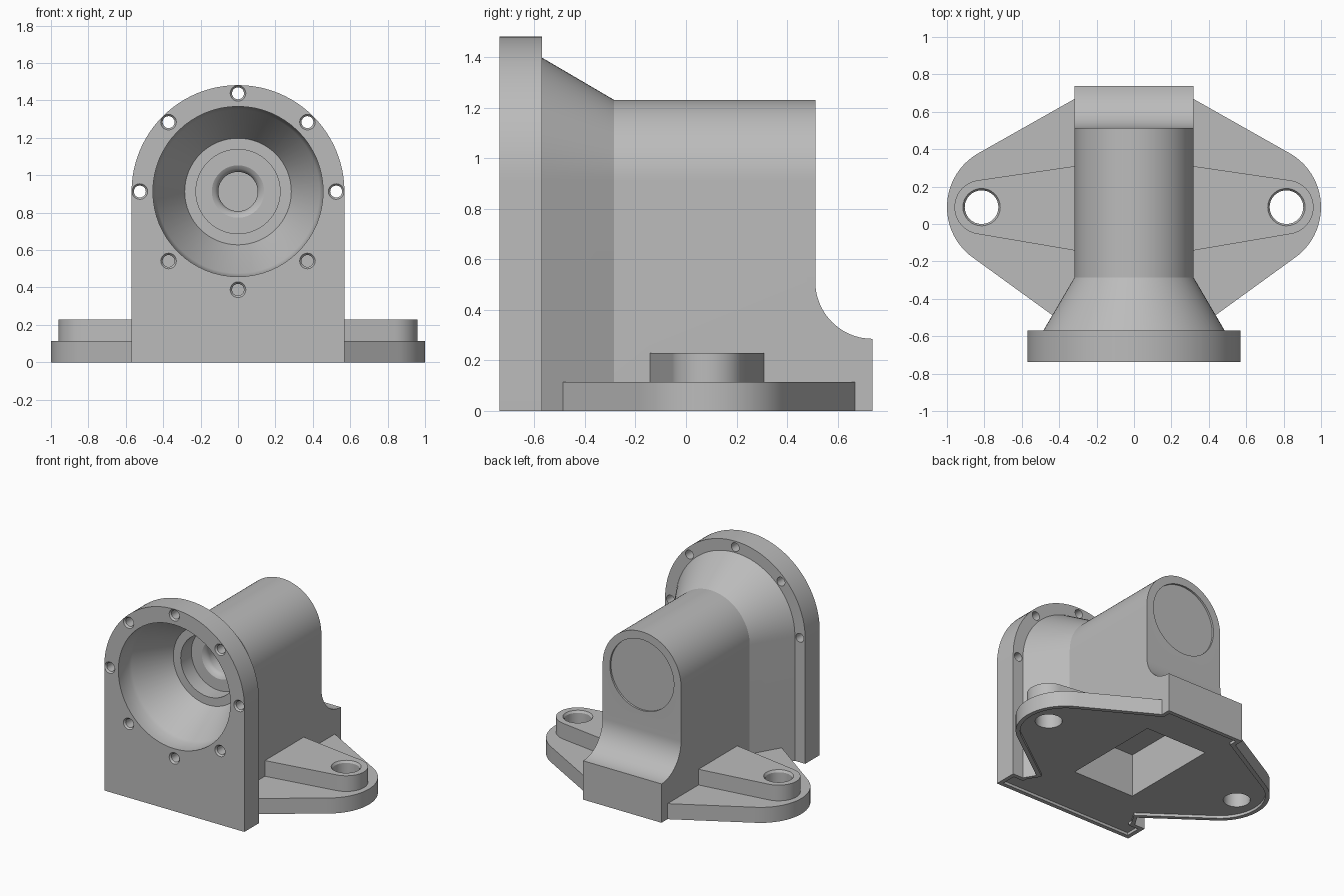
import bpy, bmesh
from math import sin, cos, pi, radians

cube = bpy.data.objects.get("Cube")
if cube:
    bpy.data.objects.remove(cube, do_unlink=True)

metal = bpy.data.materials.new("cast_grey")
metal.use_nodes = True
GREY = (0.5, 0.5, 0.5, 1)
metal.diffuse_color = GREY
metal.node_tree.nodes["Principled BSDF"].inputs["Base Color"].default_value = GREY

AXIS_Z = 0.913          # height of the bore axis
LUG_X, LUG_Y = 0.815, 0.09
BODY_R, FLANGE_R = 0.318, 0.569
FRONT, BACK = -0.738, 0.738
FLOOR_Z = 0.02          # depth of the hollow underside


def loft(name, rings):
    """Closed solid through rings with equal point counts."""
    bm = bmesh.new()
    loops = [[bm.verts.new(p) for p in ring] for ring in rings]
    n = len(loops[0])
    for a, b in zip(loops, loops[1:]):
        for i in range(n):
            j = (i + 1) % n
            bm.faces.new((a[i], a[j], b[j], b[i]))
    bm.faces.new(loops[0])
    bm.faces.new(loops[-1])
    bmesh.ops.recalc_face_normals(bm, faces=bm.faces)
    mesh = bpy.data.meshes.new(name)
    bm.to_mesh(mesh)
    bm.free()
    mesh.materials.append(metal)
    ob = bpy.data.objects.new(name, mesh)
    bpy.context.collection.objects.link(ob)
    return ob


def arc(cx, cy, r, start, end, n):
    angles = [radians(start + (end - start) * i / n) for i in range(n + 1)]
    return [(cx + r * cos(a), cy + r * sin(a)) for a in angles]


def prism(name, outline, z0, z1):
    return loft(name, [[(x, y, z) for x, y in outline] for z in (z0, z1)])


def rect(x, y0, y1):
    return [(-x, y0), (x, y0), (x, y1), (-x, y1)]


def arch(y, r):
    pts = [(r, 0)] + arc(0, AXIS_Z, r, 0, 180, 48) + [(-r, 0)]
    return [(x, y, z) for x, z in pts]


def lathe_y(name, x, z, profile, n):
    """Turned solid along y; profile holds (y, radius)."""
    return loft(name, [[(px, y, pz) for px, pz in arc(x, z, r, 0, 360, n)[:-1]]
                       for y, r in profile])


def lathe_z(name, x, y, profile, n):
    return loft(name, [[(px, py, z) for px, py in arc(x, y, r, 0, 360, n)[:-1]]
                       for z, r in profile])


def combine(target, tool, operation):
    mod = target.modifiers.new("join", 'BOOLEAN')
    mod.operation, mod.solver, mod.object = operation, 'EXACT', tool
    bpy.context.view_layer.update()
    graph = bpy.context.evaluated_depsgraph_get()
    mesh = bpy.data.meshes.new_from_object(target.evaluated_get(graph))
    target.modifiers.clear()
    target.data = mesh
    bpy.data.objects.remove(tool, do_unlink=True)


def cut(tool):
    combine(housing, tool, 'DIFFERENCE')


def both_sides(half):
    return half + [(-x, y) for x, y in reversed(half)]


# Front flange, tapered neck and barrel in one loft
housing = loft("housing", [arch(FRONT, FLANGE_R), arch(-0.57, FLANGE_R),
                           arch(-0.57, 0.485), arch(-0.285, BODY_R), arch(BACK, BODY_R)])

# Step the rear down to the foot with a concave sweep
rear = [(0.512, 2)] + arc(BACK, 0.511, 0.226, 180, 270, 20) + [(0.9, 0.285), (0.9, 2)]
cut(loft("rear_cutter", [[(x, y, z) for y, z in rear] for x in (-1, 1)]))

# Base plate with rounded lobes
plate = both_sides([(0.35, -0.55)] + arc(0.668, LUG_Y, 0.332, -56.3, 62.7, 24)
                   + [(0.25, 0.707)])
combine(housing, prism("base_plate", plate, 0, 0.114), 'UNION')

# Raised lugs on the plate
for s in (1, -1):
    lug = [(0.28, -0.148)] + arc(LUG_X, LUG_Y, 0.145, -81, 81.7, 24) + [(0.28, 0.315)]
    combine(housing, prism("lug", [(s * x, y) for x, y in lug], 0.08, 0.229), 'UNION')

# Shallow hollow underside leaving a thin rim
recess = both_sides([(0.333, -0.525)] + arc(0.668, LUG_Y, 0.302, -56.3, 62.7, 24)
                    + [(0.236, 0.678)])
neck = [(-0.455, -0.65), (0.455, -0.65), (0.455, -0.57), (0.288, -0.285),
        (-0.288, -0.285), (-0.455, -0.57)]
for outline in (recess, neck, rect(0.539, -0.708, -0.6), rect(0.288, -0.4, 0.708)):
    cut(prism("recess_cutter", outline, -0.1, FLOOR_Z))

# Deep rectangular pocket under the barrel
cut(prism("pocket_cutter", rect(0.25, -0.315, 0.437), -0.2, 0.335))

# Mouth with a short straight lip, cone, stepped bore and rounded centre hole
bore = [(-0.8, 0.455), (-0.70, 0.455), (-0.63, 0.446), (-0.61, 0.437), (-0.343, 0.285),
        (-0.343, 0.225), (-0.22, 0.225), (-0.22, 0.14), (-0.21, 0.122), (-0.195, 0.11),
        (-0.18, 0.105), (0.3, 0.105)]
cut(lathe_y("bore_cutter", 0, AXIS_Z, bore, 64))

# Shallow round recess at the rear
cut(lathe_y("rear_recess_cutter", 0, AXIS_Z, [(0.498, 0.26), (0.7, 0.26)], 64))

# Ring of bolt holes through the flange
for i in range(8):
    a = i * pi / 4
    cut(lathe_y("bolt_cutter", 0.525 * cos(a), AXIS_Z + 0.525 * sin(a),
                [(-0.8, 0.042), (FRONT, 0.042), (-0.726, 0.032), (-0.56, 0.032)], 20))

# Mounting holes in the lugs
for s in (1, -1):
    cut(lathe_z("mount_cutter", s * LUG_X, LUG_Y,
                [(-0.1, 0.09), (0.214, 0.09), (0.229, 0.1), (0.4, 0.1)], 32))

bpy.ops.object.select_all(action='DESELECT')
housing.select_set(True)
bpy.context.view_layer.objects.active = housing
bpy.ops.object.shade_smooth_by_angle(angle=radians(25))
